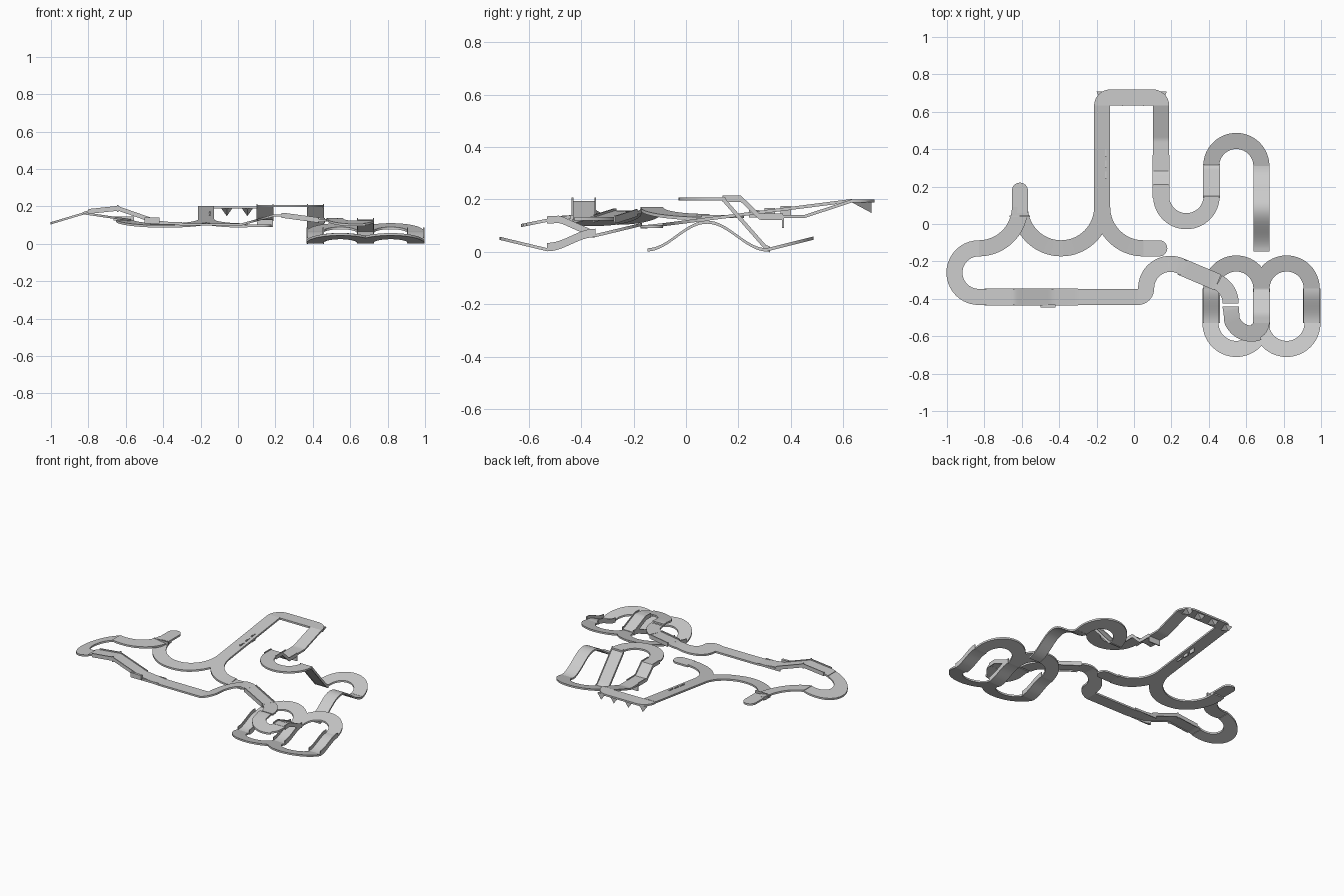
import bpy, math
from math import sin, cos, pi, radians

if "Cube" in bpy.data.objects:
    bpy.data.objects.remove(bpy.data.objects["Cube"])

HW, T = 0.043, 0.012   # half width and thickness of the track


def line(x0, y0, x1, y1, n=12):
    l = math.hypot(x1 - x0, y1 - y0)
    t = ((x1 - x0) / l, (y1 - y0) / l)
    return [(x0 + (x1 - x0) * i / n, y0 + (y1 - y0) * i / n, *t) for i in range(n + 1)]


def arc(cx, cy, r, a0, a1, n=20):
    s = 1 if a1 > a0 else -1
    out = []
    for i in range(n + 1):
        a = radians(a0 + (a1 - a0) * i / n)
        out.append((cx + r * cos(a), cy + r * sin(a), -s * sin(a), s * cos(a)))
    return out


def interp(table):
    # piecewise linear height profile
    def f(v):
        if v <= table[0][0]:
            return table[0][1]
        for (a, za), (b, zb) in zip(table, table[1:]):
            if v <= b:
                return za + (zb - za) * (v - a) / (b - a)
        return table[-1][1]
    return f


def ribbon(name, path, zf, lo=-HW, hi=HW, up=0.0, down=T):
    # sweep a rectangular section along a plan path, height from zf(x, y)
    verts, faces = [], []
    for x, y, tx, ty in path:
        for s, d in ((lo, up), (hi, up), (hi, -down), (lo, -down)):
            px, py = x - ty * s, y + tx * s
            verts.append((px, py, zf(px, py) + d))
    n = len(path)
    for i in range(n - 1):
        for k in range(4):
            a, b = i * 4 + k, i * 4 + (k + 1) % 4
            faces.append((a, a + 4, b + 4, b))
    faces += [(0, 1, 2, 3), (n * 4 - 1, n * 4 - 2, n * 4 - 3, n * 4 - 4)]
    me = bpy.data.meshes.new(name)
    me.from_pydata(verts, [], faces)
    me.validate()
    ob = bpy.data.objects.new(name, me)
    bpy.context.collection.objects.link(ob)
    return ob


def rails(name, path, zf, up=0.015, down=0.02):
    # thin side walls on both edges
    for side, s in (("left", HW), ("right", -HW)):
        ribbon(f"{name}_{side}", path, zf, s - 0.003, s + 0.003, up, down)


def box(name, x0, x1, y0, y1, z0, z1):
    ym = (y0 + y1) / 2
    ribbon(name, line(x0, ym, x1, ym, 1), lambda x, y: z1, (y0 - y1) / 2, (y1 - y0) / 2, 0, z1 - z0)


def flat(z):
    return lambda x, y: z


# banked hairpin at the left end
ribbon("left_hairpin", arc(-.83, -.26, .13, 90, 270),
       lambda x, y: .17 + min(0, (x + .82) * .3))

# wavy arc chain: three arcs joining two upward branches
slope = lambda x, y: .1 + max(0, (y + .16) * .128)
left_h = interp([(-.83, .17), (-.57, .132)])
ribbon("left_arc", arc(-.83, .09, .22, 270, 360), lambda x, y: left_h(x))
ribbon("middle_arc", arc(-.39, .09, .22, 180, 360, 32), slope)
ribbon("right_arc", arc(.05, .09, .22, 180, 270), slope)
ribbon("short_end", line(.05, -.13, .135, -.13), flat(.103))
ribbon("short_end_cap", arc(.135, -.13, HW / 2, -90, 90), flat(.103), -HW / 2, HW / 2)
ribbon("branch_stub", line(-.61, .06, -.61, .178), flat(.14))
ribbon("branch_stub_cap", arc(-.61, .178, HW / 2, 180, 0), flat(.14), -HW / 2, HW / 2)
box("branch_step", -.665, -.555, .038, .046, .125, .146)

# long ramp and the square bridge at the back
ribbon("back_ramp", line(-.17, .08, -.17, .633), slope)
back = (arc(-.127, .633, HW, 180, 90) + line(-.127, .676, .102, .676)[1:]
        + arc(.102, .633, HW, 90, 0)[1:])
ribbon("back_bridge", back, flat(.2))
for i, x in enumerate((-.17, -.06, .05, .145)):
    # hanging triangular supports
    me = bpy.data.meshes.new("hanging_support")
    me.from_pydata([(x - .03, .708, .19), (x + .03, .708, .19), (x, .708, .148),
                    (x, .63, .19)], [], [(0, 1, 2), (0, 2, 3), (1, 3, 2), (0, 3, 1)])
    bpy.context.collection.objects.link(bpy.data.objects.new(f"hanging_support_{i}", me))
for i, y in enumerate((.24, .3, .36)):
    box(f"ramp_marker_{i}", -.155, -.148, y, y + .04, .13, slope(0, y) + .008)

# descending right leg, climb, raised hairpin, steep drop
h1 = interp([(-.03, .208), (.21, .208), (.28, .14), (.45, .14), (.633, .2)])
leg = line(.145, .633, .145, .15, 40)
ribbon("back_descent", leg, lambda x, y: h1(y))
rails("climb_rail", line(.145, .37, .145, .14, 30), lambda x, y: h1(y), .006, .018)
box("hanging_plate", .102, .188, .366, .374, .09, .14)
ribbon("raised_hairpin", arc(.28, .15, .135, 180, 360, 28), flat(.208))
h2 = interp([(.14, .208), (.31, .014)])
drop = line(.415, .14, .415, .32)
ribbon("steep_drop", drop, lambda x, y: h2(y))
rails("drop_rail", drop, lambda x, y: h2(y), .006, .016)

# banked upper right hairpin and the hump
ribbon("upper_hairpin", arc(.547, .31, .134, 180, 0, 28),
       lambda x, y: .014 + max(0, (y - .31) * .25))
hump = lambda x, y: .066 - .053 * cos(2 * pi * (y + .15) / .46)
ribbon("hump", line(.681, .31, .681, -.147, 32), hump)

# front straight with raised bridge
h3 = interp([(-.83, .17), (-.8, .178), (-.64, .195), (-.44, .125), (-.3, .11)])
front_z = lambda x, y: h3(x)
ribbon("front_straight", line(-.83, -.39, .02, -.39, 60), front_z)
rails("front_bridge_rail", line(-.8, -.39, -.64, -.39), front_z, .008, .018)
rails("front_slope_rail", line(-.64, -.39, -.44, -.39), front_z, .006, .018)
rails("front_low_rail", line(-.47, -.39, -.3, -.39), flat(.11), .006, .008)
for y in (-.433, -.347):
    box("bridge_post", -.648, -.64, y - .003, y + .003, .17, .208)
box("front_block", -.5, -.42, -.447, -.43, .108, .14)

# rising corner, slanted link and descending spiral
a_end = 62
px, py = .19 + .13 * cos(radians(a_end)), -.343 + .13 * sin(radians(a_end))
rise = interp([(.02, .11), (.19, .157), (.25, .157), (.45, .13), (.55, .13)])
climb = arc(.02, -.345, .045, 270, 360, 10) + arc(.195, -.343, .13, 180, a_end)[1:]
ribbon("rising_corner", climb, lambda x, y: rise(x))
link = line(px, py, .448, -.312)
ribbon("slanted_link", link, lambda x, y: rise(x))
rails("link_rail", link, lambda x, y: rise(x), .008, .02)
spiral_z = lambda x, y: .138 + min(0, (y + .47) * .2)
ribbon("spiral_entry", arc(.39, -.425, .127, 62, 0), lambda x, y: .132)
ribbon("spiral_turn", arc(.6, -.44, .083, 180, 195, 4)
       + arc(.628, -.475, .111, 195, 290)[1:], spiral_z)
ribbon("spiral_exit", arc(.628, -.525, .053, 270, 360, 12), spiral_z)
h4 = interp([(-.54, .127), (-.48, .13), (-.35, .072)])
exit_leg = line(.681, -.53, .681, -.35)
ribbon("spiral_descent", exit_leg, lambda x, y: h4(y))
rails("descent_rail", exit_leg, lambda x, y: h4(y), .008, .02)

# twin ovals at the lower right: banked ends and smooth sloping legs
top_z = lambda x, y: .068 + max(0, (y + .345) * .24)
low_z = lambda x, y: .014 + max(0, (-.53 - y) * .24)
leg_z = lambda x, y: .041 - .027 * cos(pi * min(1, max(0, (y + .53) / .185)))
for name, cx in (("inner", .547), ("outer", .816)):
    ribbon(f"{name}_oval_top", arc(cx, -.345, .134, 180, 0, 28), top_z)
    ribbon(f"{name}_oval_bottom", arc(cx, -.53, .138, 180, 360, 28), low_z)
for name, x in (("left", .413), ("middle", .681), ("right", .95)):
    p = line(x, -.53, x, -.345, 16)
    ribbon(f"{name}_oval_leg", p, leg_z)
    rails(f"{name}_oval_rail", p, leg_z, .02, .012)

# smooth the curved decks while keeping hard edges
bpy.ops.object.select_all(action='SELECT')
bpy.context.view_layer.objects.active = bpy.context.selected_objects[0]
bpy.ops.object.shade_smooth_by_angle(angle=radians(30))
